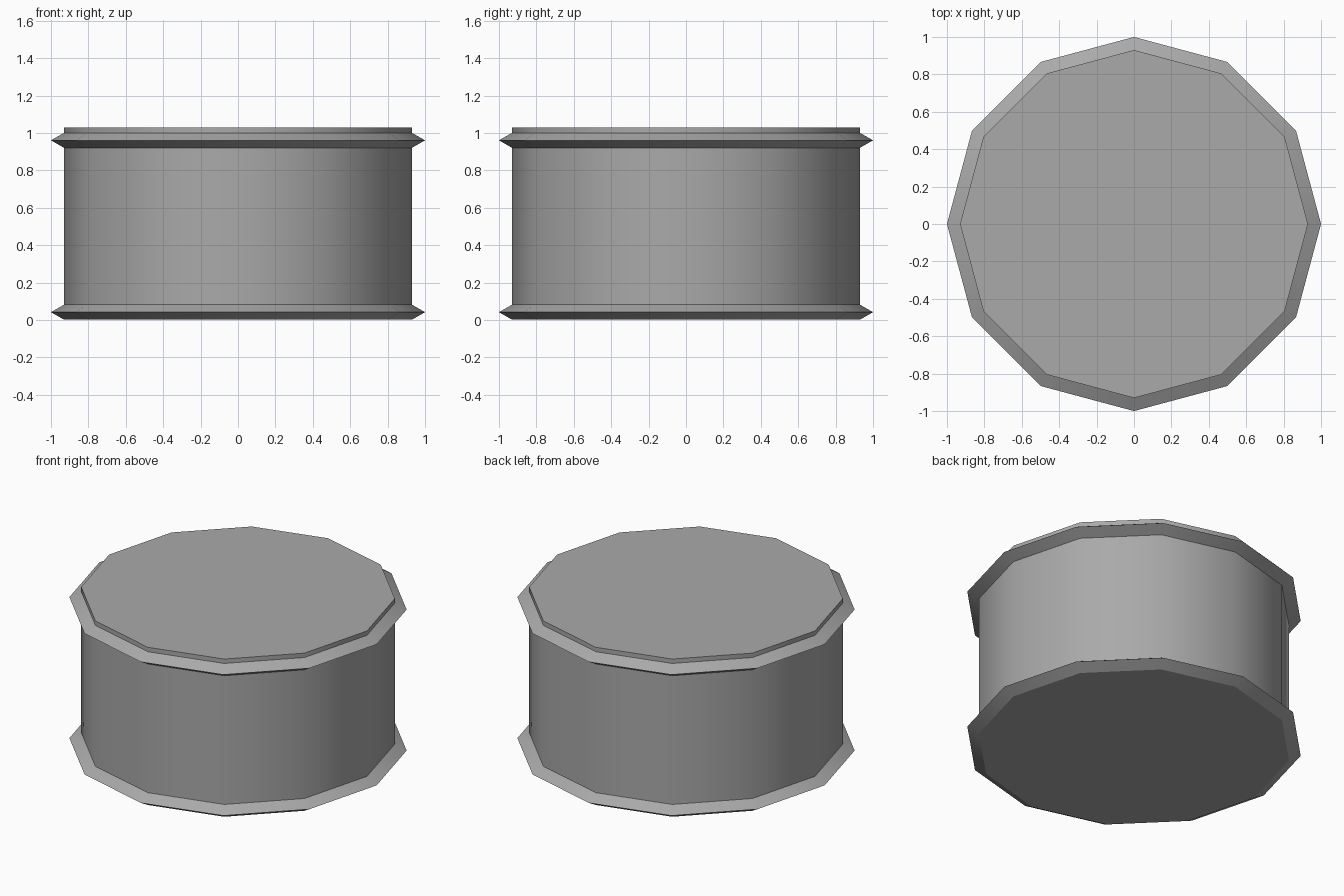
import bpy, bmesh, math

if "Cube" in bpy.data.objects:
    bpy.data.objects.remove(bpy.data.objects["Cube"])

SIDES = 12

# Single plain grey colour
grey = bpy.data.materials.new("grey")
grey.diffuse_color = (0.4, 0.4, 0.4, 1)
grey.use_nodes = True
grey.node_tree.nodes["Principled BSDF"].inputs["Base Color"].default_value = grey.diffuse_color


def lathe(name, profile, closed):
    """Spin (radius, z) points around z; open profiles get end caps."""
    bm = bmesh.new()
    rings = [[bm.verts.new((r * math.cos(2 * math.pi * i / SIDES),
                            r * math.sin(2 * math.pi * i / SIDES), z))
              for i in range(SIDES)] for r, z in profile]
    pairs = list(zip(rings, rings[1:]))
    if closed:
        pairs.append((rings[-1], rings[0]))
    else:
        bm.faces.new(rings[0])
        bm.faces.new(rings[-1])
    for a, b in pairs:
        for i in range(SIDES):
            j = (i + 1) % SIDES
            bm.faces.new((a[i], a[j], b[j], b[i]))
    bmesh.ops.recalc_face_normals(bm, faces=bm.faces)
    mesh = bpy.data.meshes.new(name)
    bm.to_mesh(mesh)
    bm.free()
    mesh.materials.append(grey)
    obj = bpy.data.objects.new(name, mesh)
    bpy.context.collection.objects.link(obj)
    # Soft around the drum, crisp at caps and rim ridges
    bpy.ops.object.select_all(action='DESELECT')
    obj.select_set(True)
    bpy.context.view_layer.objects.active = obj
    bpy.ops.object.shade_smooth_by_angle(angle=math.radians(35))
    return obj


# Drum body with flat ends
lathe("drum_body", [(0.93, 0.002), (0.93, 1.03)], False)

# Diamond-section rims around the bottom and top
for name, z in (("bottom_rim", 0.042), ("top_rim", 0.961)):
    lathe(name, [(0.93, z - 0.04), (1.0, z), (0.93, z + 0.04), (0.86, z)], True)
